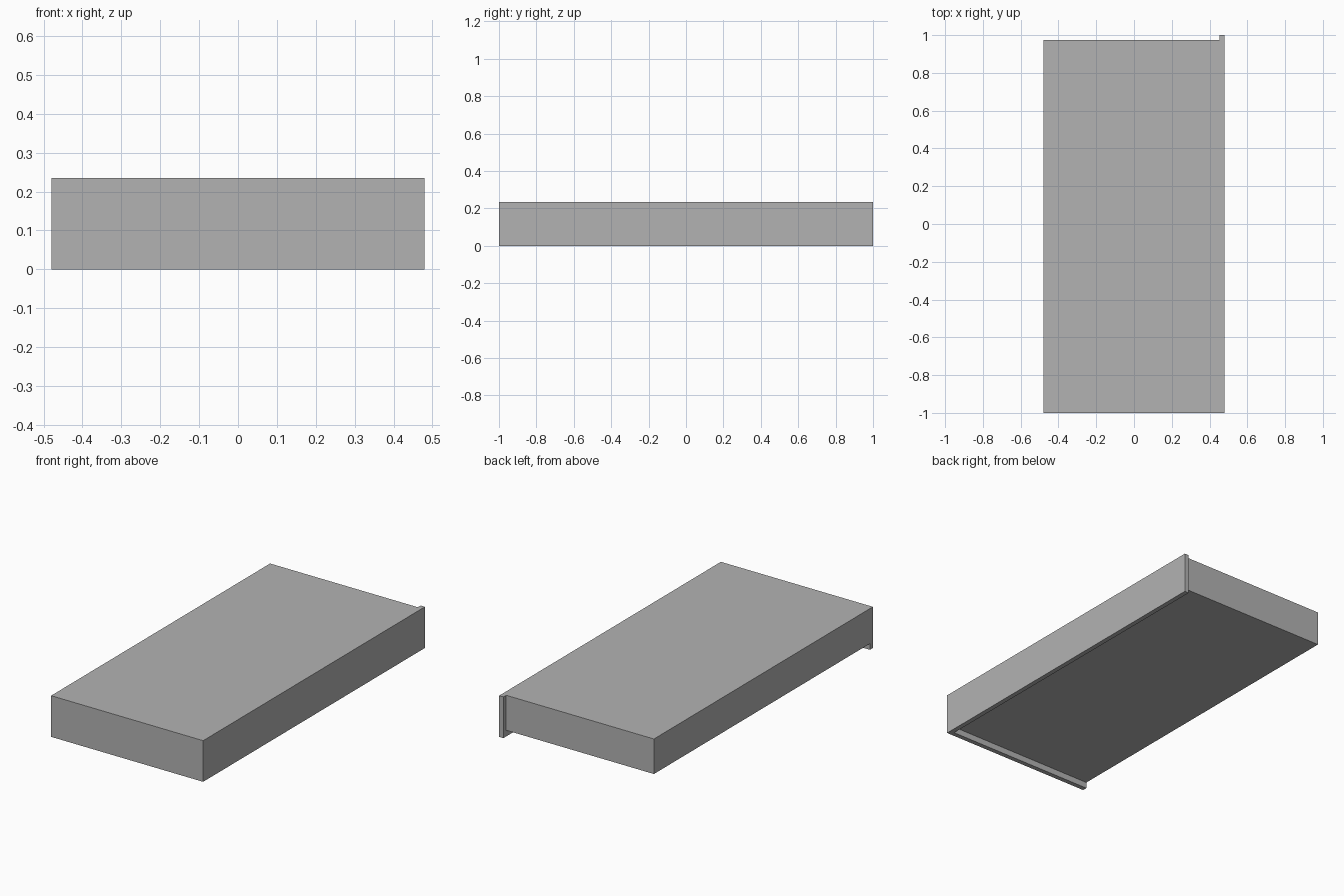
import bpy
import bmesh
from mathutils import Vector

cube = bpy.data.objects.get("Cube")
if cube:
    bpy.data.objects.remove(cube, do_unlink=True)

grey = bpy.data.materials.new("plain grey")
grey.use_nodes = True
colour = (0.45, 0.45, 0.45, 1)
grey.diffuse_color = colour
grey.node_tree.nodes["Principled BSDF"].inputs["Base Color"].default_value = colour

HALF_WIDTH, TOP, BOARD = 0.48, 0.235, 0.027
UNDERSIDE = 0.035      # slab underside, above the lower edge of the boards
BACK = 0.975           # back face of the slab


def prism(name, outline, low, high):
    """Extrude a plan outline between two heights."""
    bm = bmesh.new()
    face = bm.faces.new([bm.verts.new((x, y, low)) for x, y in outline])
    result = bmesh.ops.extrude_face_region(bm, geom=[face])
    top = [v for v in result["geom"] if isinstance(v, bmesh.types.BMVert)]
    bmesh.ops.translate(bm, verts=top, vec=Vector((0, 0, high - low)))
    bmesh.ops.recalc_face_normals(bm, faces=bm.faces)
    mesh = bpy.data.meshes.new(name)
    bm.to_mesh(mesh)
    bm.free()
    mesh.materials.append(grey)
    obj = bpy.data.objects.new(name, mesh)
    bpy.context.collection.objects.link(obj)


inner_x, inner_y = HALF_WIDTH - BOARD, BOARD - 1

# Main slab, open to the boards along its front and left edges
prism("slab", [(-HALF_WIDTH, inner_y), (inner_x, inner_y),
               (inner_x, BACK), (-HALF_WIDTH, BACK)], UNDERSIDE, TOP)

# Edge boards, mitred where they meet
prism("front_board", [(-HALF_WIDTH, -1), (HALF_WIDTH, -1),
                      (inner_x, inner_y), (-HALF_WIDTH, inner_y)], 0, TOP)
prism("side_board", [(HALF_WIDTH, -1), (HALF_WIDTH, 1),
                     (inner_x, 1), (inner_x, inner_y)], 0, TOP)
